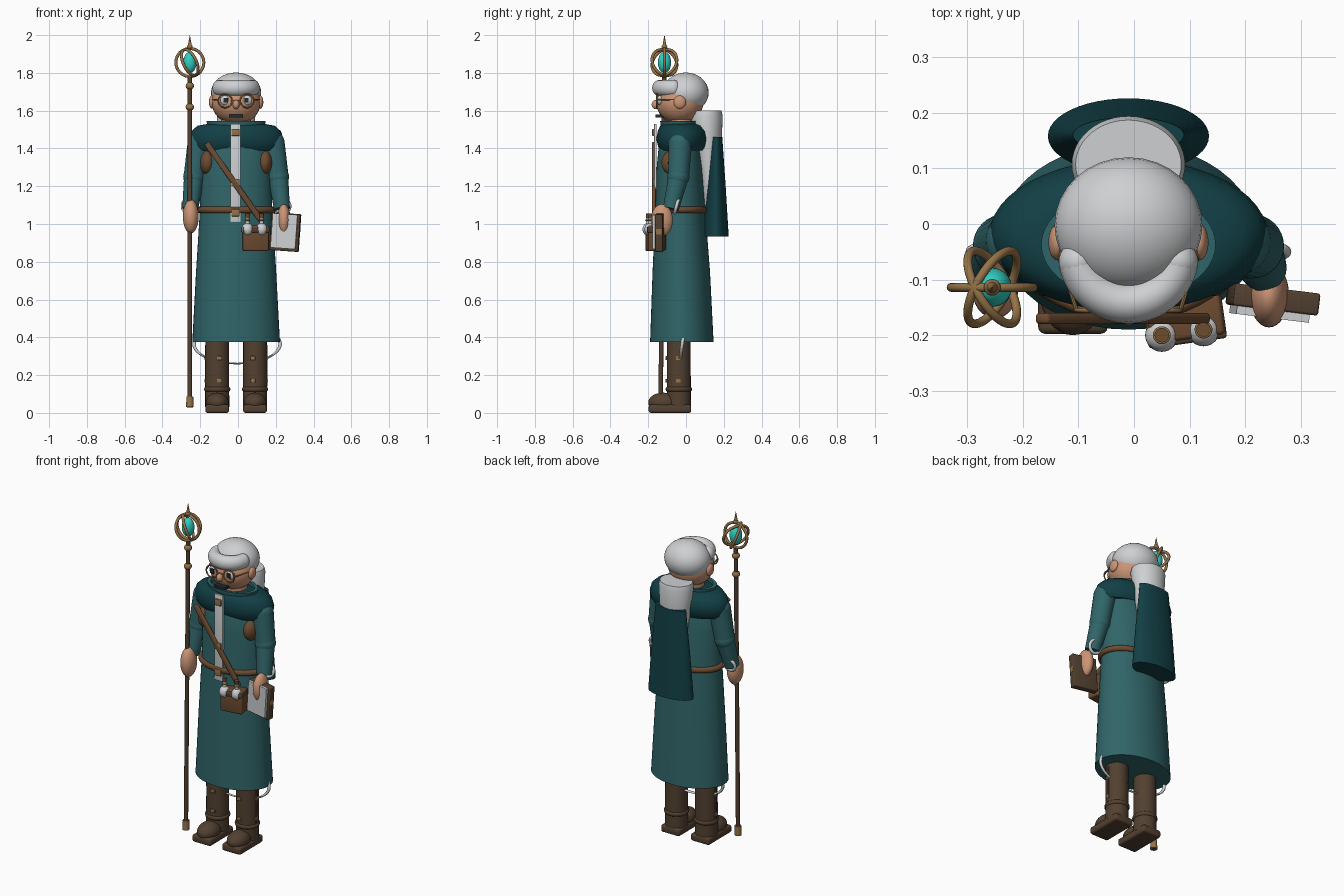
import bpy, bmesh, math
from math import cos, sin, pi, radians
from mathutils import Vector, Matrix, Euler

if "Cube" in bpy.data.objects:
    bpy.data.objects.remove(bpy.data.objects["Cube"])


def material(name, r, g, b):
    m = bpy.data.materials.new(name)
    m.use_nodes = True
    m.diffuse_color = (r, g, b, 1)
    m.node_tree.nodes["Principled BSDF"].inputs["Base Color"].default_value = (r, g, b, 1)
    return m


TEAL = material("coat teal", .03, .13, .14)
DARK = material("deep teal", .006, .05, .06)
LEATHER = material("leather brown", .15, .07, .03)
BOOT = material("boot brown", .085, .052, .03)
GOLD = material("old brass", .3, .17, .065)
SKIN = material("skin", .6, .3, .18)
WHITE = material("silver white", .62, .63, .64)
GEM = material("turquoise gem", .03, .62, .55)
BLACK = material("dark slate", .015, .025, .03)
CX = -0.01  # centre line of the body


def finish(name, bm, mat, matrix=Matrix(), angle=40):
    bmesh.ops.recalc_face_normals(bm, faces=bm.faces)
    mesh = bpy.data.meshes.new(name)
    bm.to_mesh(mesh)
    bm.free()
    mesh.transform(matrix)
    mesh.materials.append(mat)
    ob = bpy.data.objects.new(name, mesh)
    bpy.context.collection.objects.link(ob)
    bpy.ops.object.select_all(action='DESELECT')
    ob.select_set(True)
    bpy.context.view_layer.objects.active = ob
    bpy.ops.object.shade_smooth_by_angle(angle=radians(angle))
    return ob


def place(loc, rot=(0, 0, 0), scale=(1, 1, 1)):
    return Matrix.LocRotScale(Vector(loc), Euler([radians(a) for a in rot]), Vector(scale))


def ball(name, mat, loc, radii, rot=(0, 0, 0)):
    bm = bmesh.new()
    bmesh.ops.create_uvsphere(bm, u_segments=32, v_segments=16, radius=1)
    return finish(name, bm, mat, place(loc, rot, radii))


def box(name, mat, loc, size, rot=(0, 0, 0), bevel=0.0):
    bm = bmesh.new()
    bmesh.ops.create_cube(bm, size=1)
    bmesh.ops.scale(bm, vec=size, verts=bm.verts)
    if bevel:
        bmesh.ops.bevel(bm, geom=bm.edges[:], offset=bevel, segments=3, affect='EDGES', profile=.5)
    return finish(name, bm, mat, place(loc, rot))


def tube(name, mat, a, b, ra, rb, sides=24):
    a, b = Vector(a), Vector(b)
    bm = bmesh.new()
    bmesh.ops.create_cone(bm, cap_ends=True, segments=sides, radius1=ra, radius2=rb, depth=(b - a).length)
    turn = (b - a).to_track_quat('Z', 'Y').to_matrix().to_4x4()
    return finish(name, bm, mat, Matrix.Translation((a + b) / 2) @ turn)


def ring(name, mat, loc, major, minor, rot=(0, 0, 0), scale=(1, 1, 1), arc=1.0, n=48, m=12):
    """Torus about local z; an arc below one leaves it open with capped ends."""
    bm = bmesh.new()
    closed = arc == 1.0
    loops = []
    for i in range(n if closed else n + 1):
        t = 2 * pi * arc * i / n
        loops.append([bm.verts.new(((major + minor * cos(2 * pi * j / m)) * cos(t),
                                    (major + minor * cos(2 * pi * j / m)) * sin(t),
                                    minor * sin(2 * pi * j / m))) for j in range(m)])
    bridge(bm, loops, closed)
    return finish(name, bm, mat, place(loc, rot, scale))


def bridge(bm, loops, closed=False):
    pairs = list(zip(loops, loops[1:]))
    if closed:
        pairs.append((loops[-1], loops[0]))
    else:
        bm.faces.new(loops[0])
        bm.faces.new(loops[-1])
    for p, q in pairs:
        for j in range(len(p)):
            k = (j + 1) % len(p)
            bm.faces.new((p[j], p[k], q[k], q[j]))


def loft(name, mat, levels, sides=48):
    """Oval cross-sections given as (z, x radius, y radius, y centre)."""
    bm = bmesh.new()
    bridge(bm, [[bm.verts.new((CX + rx * cos(2 * pi * j / sides), cy + ry * sin(2 * pi * j / sides), z))
                 for j in range(sides)] for z, rx, ry, cy in levels])
    return finish(name, bm, mat)


# Robe, mantle, collar, belt
loft("long_coat", TEAL, [(.375, .232, .168, -.022), (.75, .212, .152, -.025), (1.07, .192, .132, -.03),
                         (1.3, .185, .122, -.033), (1.46, .17, .105, -.035), (1.5, .14, .09, -.035)])
loft("shoulder_mantle", DARK, [(1.405, .2, .10, -.02), (1.39, .225, .115, -.02), (1.41, .243, .128, -.02),
                               (1.45, .25, .137, -.02), (1.49, .238, .13, -.02), (1.52, .205, .112, -.025),
                               (1.53, .15, .09, -.03)])
loft("collar", TEAL, [(1.47, .14, .09, -.035), (1.545, .157, .1, -.037), (1.545, .135, .085, -.037),
                      (1.5, .12, .08, -.037)])
ring("belt", LEATHER, (CX, -.03, 1.075), .195, .017, scale=(1, .69, 1))
ring("hem_loop", WHITE, (CX + .005, -.02, .365), .228, .009, rot=(82, 0, 0), scale=(1, .46, 1))

# Hanging hair and back cape
loft("hanging_hair", WHITE, [(1.05, .05, .03, .135), (1.25, .07, .052, .125), (1.45, .092, .075, .115),
                             (1.575, .102, .087, .107), (1.6, .095, .08, .107)])
loft("back_cape", DARK, [(.935, .145, .068, .158), (1.2, .125, .05, .16), (1.46, .1, .032, .16)])

# Head
loft("neck", SKIN, [(1.46, .08, .07, -.03), (1.6, .08, .07, -.03)])
ball("head", SKIN, (CX, -.033, 1.645), (.13, .125, .118))
ball("hair_cap", WHITE, (CX, -.002, 1.695), (.133, .122, .107))
ring("fringe", WHITE, (CX, -.052, 1.72), .09, .037, rot=(0, 0, 190), scale=(1, 1, 1.15), arc=.445, n=32, m=16)
for s in (-1, 1):
    a = radians(190 if s < 0 else 350)
    ball("fringe_end", WHITE, (CX + .09 * cos(a), -.052 + .09 * sin(a), 1.72), (.037, .037, .043))
    ball("ear", SKIN, (CX + s * .128, -.033, 1.645), (.016, .032, .035))
    ball("eye", WHITE, (CX + s * .058, -.138, 1.655), (.026, .016, .026))
    box("pupil", BLACK, (CX + s * .055, -.154, 1.655), (.022, .008, .026))
    ring("lens_rim", GOLD, (CX + s * .058, -.155, 1.652), .036, .004, rot=(90, 0, 0))
    tube("glasses_arm", GOLD, (CX + s * .094, -.153, 1.657), (CX + s * .13, -.04, 1.66), .004, .004, 8)
tube("glasses_bridge", GOLD, (CX - .024, -.157, 1.655), (CX + .024, -.157, 1.655), .004, .004, 8)
ball("nose", SKIN, (CX, -.16, 1.632), (.018, .022, .024))
box("mouth", BLACK, (CX, -.14, 1.572), (.075, .045, .018), bevel=.003)

# Arms, cuffs, hands, boots
for s, side in ((-1, "right"), (1, "left")):
    shoulder = (CX + s * .195, -.03, 1.43)
    elbow = (CX + s * .222, -.04, 1.25)
    wrist = (CX + s * .243, -.08, 1.08)
    tube(side + "_upper_sleeve", TEAL, shoulder, elbow, .062, .056)
    ball(side + "_shoulder", TEAL, shoulder, (.062, .062, .062))
    ball(side + "_elbow", TEAL, elbow, (.058, .058, .058))
    tube(side + "_lower_sleeve", TEAL, elbow, wrist, .054, .042)
    ring(side + "_cuff", WHITE, (CX + s * .247, -.05, 1.095), .037, .009, rot=(75, 0, 0))
    ball(side + "_hand", SKIN, (-.25 if s < 0 else .243, -.115 if s < 0 else -.128, 1.04 if s < 0 else 1.02),
         (.042, .055, .09) if s < 0 else (.036, .058, .085))
    ball(side + "_chest_patch", LEATHER, (CX + s * .152, -.07, 1.325), (.04, .06, .065))

    x = CX + s * .1
    tube(side + "_boot_shaft", BOOT, (x, -.038, .03), (x, -.038, .42), .064, .062)
    ring(side + "_boot_ankle", BOOT, (x, -.038, .125), .056, .014)
    box(side + "_boot_sole", BOOT, (x, -.085, .022), (.125, .225, .044), bevel=.012)
    ball(side + "_boot_toe", BOOT, (x, -.12, .055), (.06, .08, .052))
    for z in (.17, .29):
        box(side + "_boot_buckle", GOLD, (x - s * .012, -.102, z), (.028, .012, .02), bevel=.003)
        box(side + "_boot_side_buckle", GOLD, (x + s * .064, -.04, z), (.008, .024, .02))
    box(side + "_boot_side_strap", BOOT, (x + s * .062, -.04, .25), (.008, .012, .22))

# Front band with clasps, diagonal strap
box("front_band", WHITE, (-.013, -.162, 1.27), (.055, .014, .52), bevel=.003)
for z in (1.485, 1.22, 1.06):
    box("band_clasp", GOLD, (-.013, -.172, z), (.044, .014, .038), bevel=.004)
box("shoulder_strap", LEATHER, (-.02, -.17, 1.22), (.51, .02, .03), rot=(0, 54.8, 0), bevel=.007)

# Pouch with two flasks
box("pouch", LEATHER, (.092, -.17, .925), (.135, .075, .135), rot=(0, 0, 8), bevel=.008)
box("pouch_flap", BOOT, (.092, -.176, .97), (.142, .078, .03), rot=(0, 0, 8), bevel=.006)
for x, y in ((.05, -.2), (.125, -.19)):
    ball("flask", WHITE, (x, y, .972), (.03, .03, .034))
    tube("flask_neck", WHITE, (x, y, .99), (x, y, 1.03), .011, .011, 16)
    tube("flask_cork", LEATHER, (x, y, 1.028), (x, y, 1.055), .01, .013, 16)
    ring("flask_ring", GOLD, (x, y, 1.02), .013, .003)

# Book
tilt = (0, 4, -7)
box("book_cover", BOOT, (.25, -.135, .957), (.155, .04, .2), rot=tilt, bevel=.005)
box("book_pages", WHITE, (.244, -.16, .962), (.132, .018, .182), rot=tilt)
box("book_clasp", GOLD, (.322, -.142, .96), (.012, .03, .03), rot=tilt)

# Staff with caged gem
top = Vector((-.255, -.114, 1.78))
foot = Vector((-.255, -.135, .03))
tube("staff", BOOT, foot, top, .012, .012)
tube("staff_ferrule", GOLD, foot, foot.lerp(top, .032), .02, .018)
for f in (.908, .972):
    ball("staff_bead", GOLD, foot.lerp(top, f), (.022, .022, .02))
core = Vector((-.255, -.114, 1.855))
ball("gem", GEM, core, (.035, .035, .056))
for turn, lean in ((0, 90), (60, 68), (120, 68)):
    ring("gem_cage", GOLD, core, .074, .008, rot=(lean, 0, turn))
ball("cage_top_bead", GOLD, core + Vector((0, 0, .083)), (.015, .015, .013))
tube("staff_spike", GOLD, core + Vector((0, 0, .08)), core + Vector((0, 0, .145)), .012, .0005, 16)
